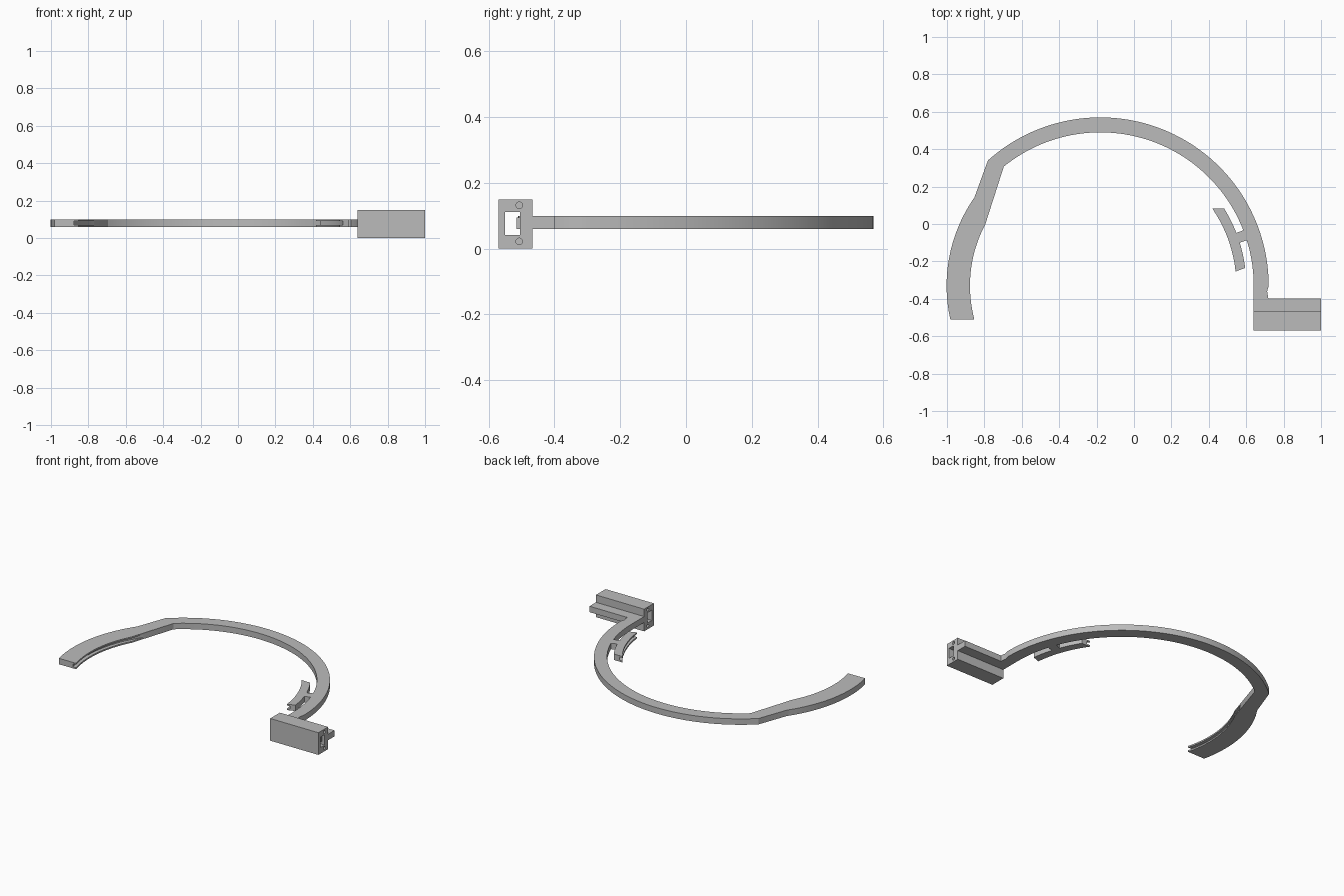
import bpy
import bmesh
from math import cos, sin, radians
from mathutils import Matrix

cube = bpy.data.objects.get("Cube")
if cube:
    bpy.data.objects.remove(cube, do_unlink=True)

CX, CY = -0.18, -0.33      # shared centre of all arcs
Z0, Z1 = 0.06, 0.10        # band thickness

grey = bpy.data.materials.new("plain grey")
grey.use_nodes = True
grey.diffuse_color = (0.5, 0.5, 0.5, 1)
grey.node_tree.nodes["Principled BSDF"].inputs["Base Color"].default_value = (0.5, 0.5, 0.5, 1)


def arc(radius, start, end, count):
    angles = [radians(start + (end - start) * i / count) for i in range(count + 1)]
    return [(CX + radius * cos(a), CY + radius * sin(a)) for a in angles]


def finish(name, bm):
    bmesh.ops.recalc_face_normals(bm, faces=bm.faces)
    mesh = bpy.data.meshes.new(name)
    bm.to_mesh(mesh)
    bm.free()
    mesh.materials.append(grey)
    obj = bpy.data.objects.new(name, mesh)
    bpy.context.collection.objects.link(obj)
    return obj


def plate(name, outline, z0=Z0, z1=Z1):
    bm = bmesh.new()
    face = bm.faces.new([bm.verts.new((x, y, z0)) for x, y in outline])
    top = bmesh.ops.extrude_face_region(bm, geom=[face])["geom"]
    bmesh.ops.translate(bm, vec=(0, 0, z1 - z0),
                        verts=[v for v in top if isinstance(v, bmesh.types.BMVert)])
    return finish(name, bm)


def box(name, x0, x1, y0, y1, z0, z1):
    return plate(name, [(x0, y0), (x1, y0), (x1, y1), (x0, y1)], z0, z1)


def rod(name, x, y, z, radius, length):
    bm = bmesh.new()
    bmesh.ops.create_cone(bm, cap_ends=True, segments=20, radius1=radius, radius2=radius, depth=length,
                          matrix=Matrix.Translation((x, y, z)) @ Matrix.Rotation(radians(90), 4, "Y"))
    return finish(name, bm)


def activate(obj):
    bpy.ops.object.select_all(action="DESELECT")
    obj.select_set(True)
    bpy.context.view_layer.objects.active = obj


def cut(obj, cutter):
    mod = obj.modifiers.new("cut", "BOOLEAN")
    mod.operation = "DIFFERENCE"
    mod.solver = "EXACT"
    mod.object = cutter
    activate(obj)
    bpy.ops.object.modifier_apply(modifier=mod.name)
    bpy.data.objects.remove(cutter, do_unlink=True)


# Curved band ending in the wide left paddle
band = plate("curved_band",
             [(0.64, -0.41), (0.72, -0.41), (0.712, -0.36)]
             + arc(0.90, 0, 131.9, 64)
             + arc(0.822, 145, 192.7, 24)
             + arc(0.697, 194.9, 152, 24)
             + arc(0.82, 129, 0, 64))
cut(band, plate("paddle_groove", arc(0.72, 135, 215, 40) + [(CX, CY)], 0.07, 0.09))

# Grooved clip held inside the band by a short stem
clip = plate("inner_clip", arc(0.78, 7, 32, 20) + arc(0.727, 34.7, 6, 20))
cut(clip, plate("clip_groove", arc(0.745, -5, 45, 40) + [(CX, CY)], 0.07, 0.09))
stem = plate("clip_stem", arc(0.77, 17.2, 21.2, 3) + arc(0.832, 21.2, 17.2, 3))

# Hollow housing with a window along its length and screw holes in the ends
housing = box("housing", 0.64, 1.0, -0.57, -0.467, 0, 0.15)
cut(housing, box("window_cutter", 0.6, 1.1, -0.55, -0.505, 0.042, 0.112))
for x in (0.64, 1.0):
    for z in (0.022, 0.132):
        cut(housing, rod("screw_hole_cutter", x, -0.507, z, 0.01, 0.12))
rib = box("window_rib", 0.66, 0.98, -0.515, -0.50, 0.06, 0.095)

# Rail behind the housing that meets the band
rail = box("rear_rail", 0.64, 1.0, -0.47, -0.398, Z0, Z1)

for obj in (band, clip, stem, housing, rib, rail):
    activate(obj)
    bpy.ops.object.shade_smooth_by_angle(angle=radians(25))
